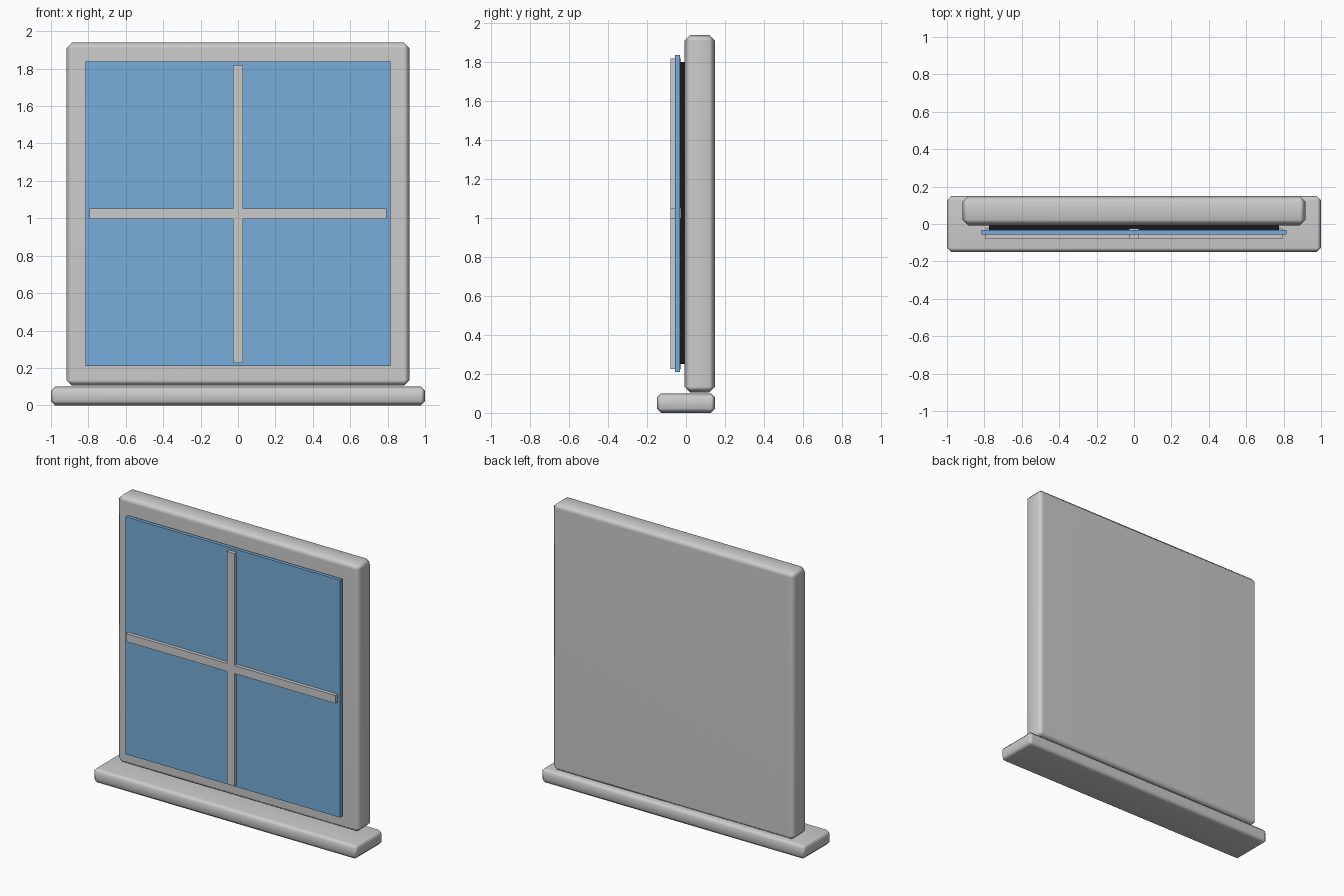
import bpy

if "Cube" in bpy.data.objects:
    bpy.data.objects.remove(bpy.data.objects["Cube"])


def material(name, color):
    m = bpy.data.materials.new(name)
    m.diffuse_color = color
    m.use_nodes = True
    m.node_tree.nodes["Principled BSDF"].inputs["Base Color"].default_value = m.diffuse_color
    return m


def box(name, x, y, z, bevel=0.0, mat=None):
    """Box from (min, max) ranges, optionally chamfered and smooth shaded."""
    ranges = (x, y, z)
    bpy.ops.mesh.primitive_cube_add(size=1, location=[(a + b) / 2 for a, b in ranges])
    ob = bpy.context.object
    ob.name = name
    ob.scale = [b - a for a, b in ranges]
    bpy.ops.object.transform_apply(location=False, rotation=False, scale=True)
    if mat:
        ob.data.materials.append(mat)
    if bevel:
        bpy.ops.object.shade_smooth()
        mod = ob.modifiers.new("Chamfer", 'BEVEL')
        mod.width = bevel
        mod.segments = 1
        mod.limit_method = 'NONE'
        ob.modifiers.new("Normals", 'WEIGHTED_NORMAL')
    return ob


glass_blue = material("glass_blue", (0.18, 0.42, 0.70, 1))
black = material("black", (0.01, 0.01, 0.01, 1))

# Sill and solid frame slab
box("sill", (-1, 1), (-0.15, 0.15), (0, 0.10), 0.022)
box("frame", (-0.917, 0.917), (-0.008, 0.15), (0.105, 1.94), 0.03)

# Dark backing and glass pane in front of the frame
box("backing", (-0.775, 0.775), (-0.032, 0.0), (0.25, 1.80), mat=black)
box("glass", (-0.815, 0.815), (-0.056, -0.032), (0.21, 1.838), mat=glass_blue)

# Crossing glazing bars
box("vertical_bar", (-0.028, 0.028), (-0.08, -0.025), (0.225, 1.82))
box("horizontal_bar", (-0.795, 0.795), (-0.08, -0.025), (0.997, 1.052))
